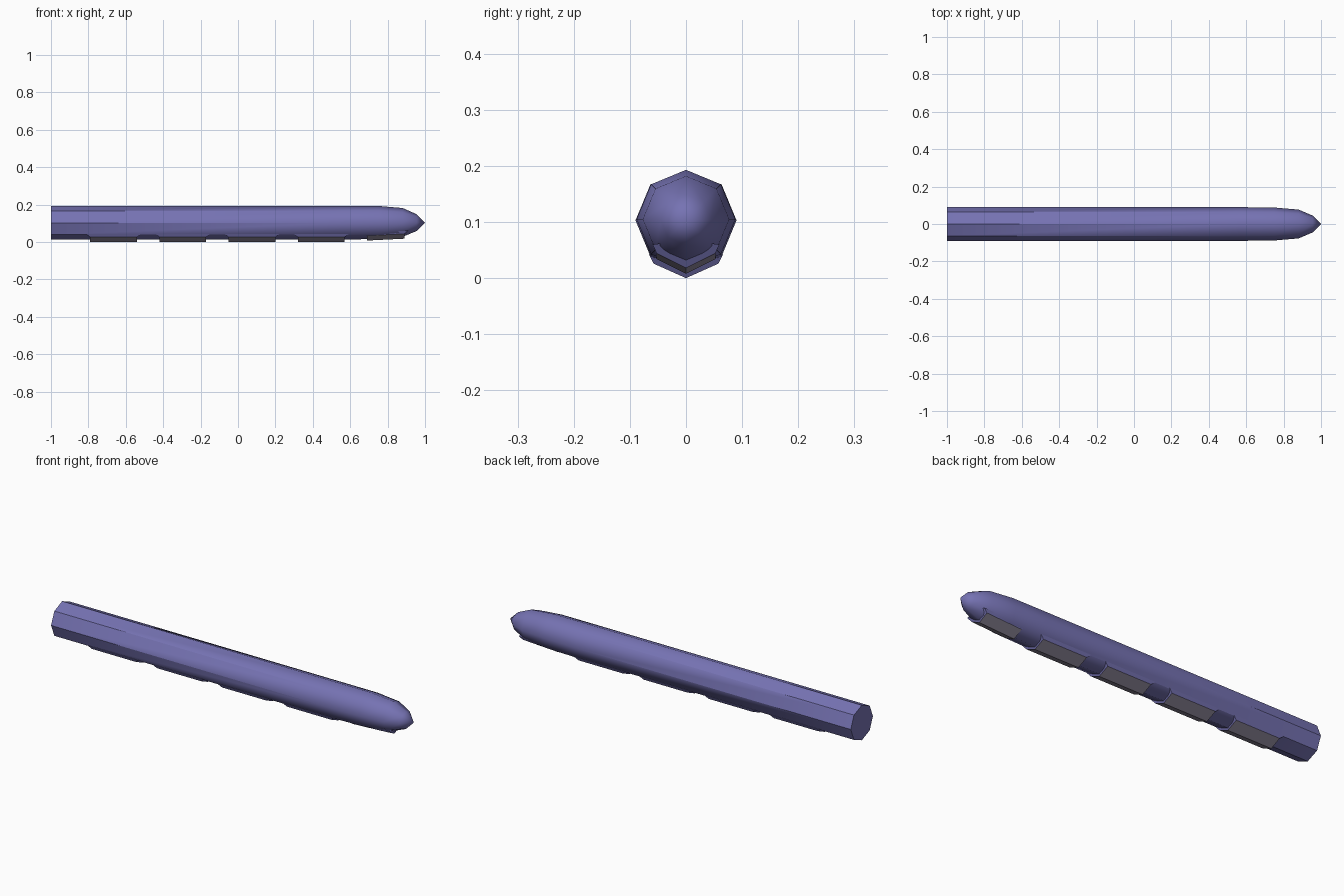
import bpy, bmesh
from math import sin, cos, pi

cube = bpy.data.objects.get("Cube")
if cube:
    bpy.data.objects.remove(cube)


def material(name, rgb):
    m = bpy.data.materials.new(name)
    m.use_nodes = True
    m.diffuse_color = (*rgb, 1)
    bsdf = next(n for n in m.node_tree.nodes if n.type == 'BSDF_PRINCIPLED')
    bsdf.inputs["Base Color"].default_value = (*rgb, 1)
    return m


violet = material("violet_blue", (0.18, 0.17, 0.45))
grey = material("warm_grey", (0.32, 0.29, 0.38))


def finish(name, bm, mats):
    bmesh.ops.recalc_face_normals(bm, faces=bm.faces)
    mesh = bpy.data.meshes.new(name)
    bm.to_mesh(mesh)
    bm.free()
    for m in mats:
        mesh.materials.append(m)
    obj = bpy.data.objects.new(name, mesh)
    bpy.context.collection.objects.link(obj)
    return obj


def bridge(bm, a, b):
    """Join two closed rings of vertices with quads."""
    n = len(a)
    return [bm.faces.new((a[i], a[(i + 1) % n], b[(i + 1) % n], b[i])) for i in range(n)]


# Octagonal hull: (x, radius, centre height) stations, faceted then smooth at the nose
SIDES = 8
NOSE_START = 0.57
stations = [(-1, 0.09, 0.103), (NOSE_START, 0.09, 0.103), (0.75, 0.088, 0.105),
            (0.88, 0.077, 0.105), (0.955, 0.045, 0.104)]
bm = bmesh.new()
rings = []
for x, r, zc in stations:
    angles = [2 * pi * i / SIDES for i in range(SIDES)]
    rings.append([bm.verts.new((x, r * sin(a), zc + r * cos(a))) for a in angles])
for a, b in zip(rings, rings[1:]):
    bridge(bm, a, b)
bm.faces.new(rings[0])
tip = bm.verts.new((1, 0, 0.104))
for i in range(SIDES):
    bm.faces.new((rings[-1][i], rings[-1][(i + 1) % SIDES], tip))
for f in bm.faces:
    f.smooth = True
for e in bm.edges:
    e.smooth = max(v.co.x for v in e.verts) > NOSE_START + 0.01 or \
        min(v.co.x for v in e.verts) > NOSE_START - 0.01
finish("hull", bm, [violet])


# Belly pads: shallow V-shaped plates with grey undersides
def belly_pad(name, x0, x1, lift0=0.0, lift1=0.0, width=1.0, ramp=0.02):
    profile = [(-0.066, 0.042), (-0.058, 0.026), (0, 0), (0.058, 0.026), (0.066, 0.042), (0, 0.05)]
    bm = bmesh.new()
    ends = []
    for x, lift, inward in ((x0, lift0, 1), (x1, lift1, -1)):
        ring = []
        for i, (y, z) in enumerate(profile):
            outer = 1 <= i <= 3
            ring.append(bm.verts.new((x + (inward * ramp if outer else 0), y * width, z + lift)))
        ends.append(ring)
    sides = bridge(bm, *ends)
    for f in sides[1:3]:
        f.material_index = 1
    for ring in ends:
        bm.faces.new(ring)
    finish(name, bm, [violet, grey])


for i in range(4):
    start = -0.81 + 0.37 * i
    belly_pad(f"belly_pad_{i + 1}", start, start + 0.29)
belly_pad("nose_pad", 0.67, 0.91, 0.008, 0.018, 0.9)
